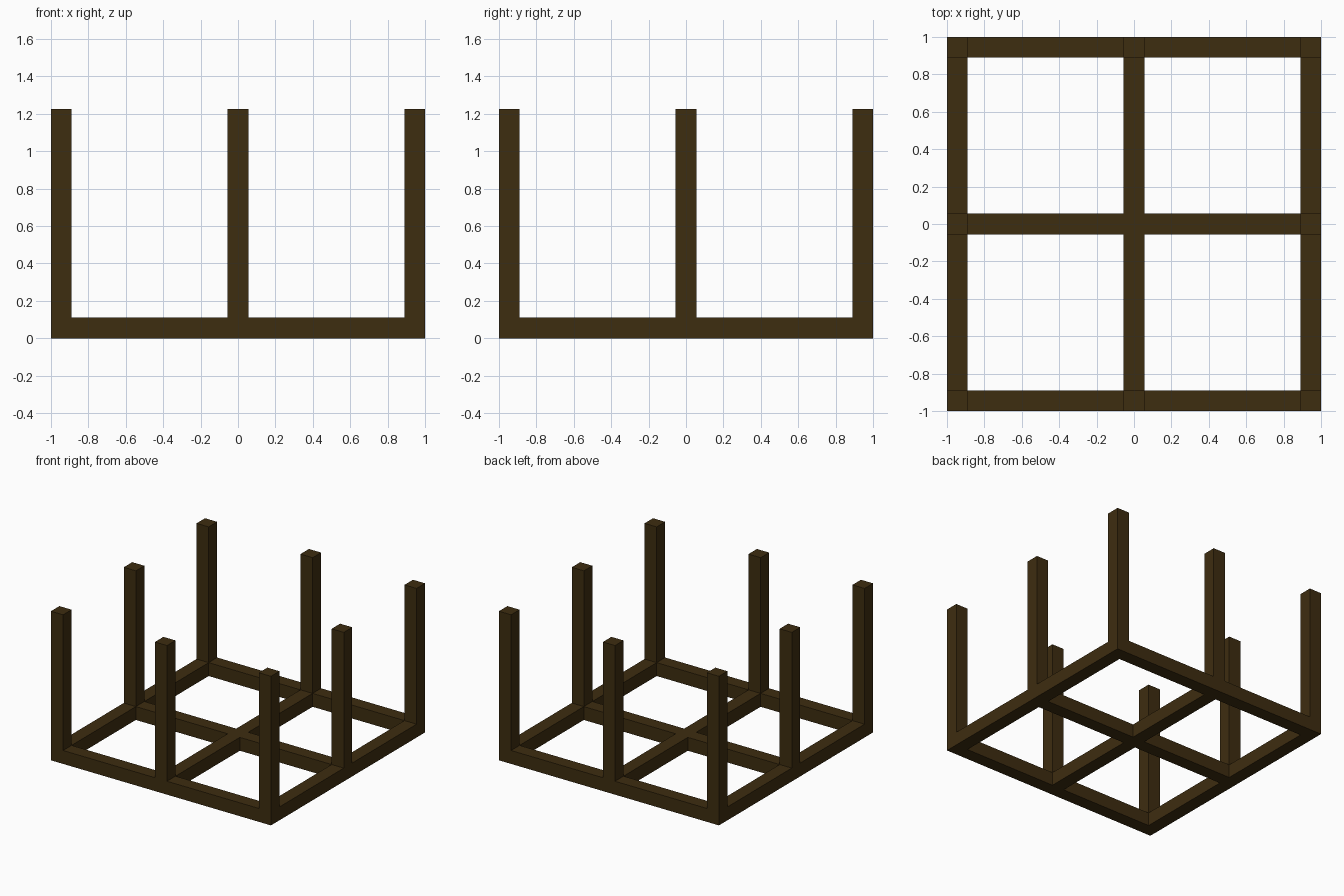
import bpy

default_cube = bpy.data.objects.get("Cube")
if default_cube:
    bpy.data.objects.remove(default_cube, do_unlink=True)

WIDTH = 0.11               # thickness of every timber
HEIGHT = 1.225             # top of the posts
EDGE = 1 - WIDTH / 2       # centre line of the outer timbers
SPAN = EDGE - WIDTH        # clear length between neighbouring posts

wood = bpy.data.materials.new("dark brown wood")
wood.use_nodes = True
color = (0.048, 0.026, 0.005, 1)
wood.diffuse_color = color
wood.node_tree.nodes["Principled BSDF"].inputs["Base Color"].default_value = color


def timber(name, x, y, size):
    """Square-cut timber standing on the ground."""
    bpy.ops.mesh.primitive_cube_add(size=1, location=(x, y, size[2] / 2))
    obj = bpy.context.object
    obj.name = name
    obj.scale = size
    bpy.ops.object.transform_apply(location=False, rotation=False, scale=True)
    obj.data.materials.append(wood)


columns = {"right": -EDGE, "middle": 0, "left": EDGE}
rows = {"front": -EDGE, "centre": 0, "back": EDGE}

# Posts at the corners and side midpoints, with a low hub at the centre
for row, y in rows.items():
    for column, x in columns.items():
        if x == 0 and y == 0:
            timber("centre_hub", x, y, (WIDTH, WIDTH, WIDTH))
        else:
            timber(f"{row}_{column}_post", x, y, (WIDTH, WIDTH, HEIGHT))

# Floor beams running across, between the posts of each row
for row, y in rows.items():
    for side, sign in (("right", -1), ("left", 1)):
        timber(f"{row}_{side}_cross_beam", sign * EDGE / 2, y, (SPAN, WIDTH, WIDTH))

# Floor beams running front to back, between the posts of each column
for column, x in columns.items():
    for end, sign in (("front", -1), ("back", 1)):
        timber(f"{column}_{end}_long_beam", x, sign * EDGE / 2, (WIDTH, SPAN, WIDTH))
